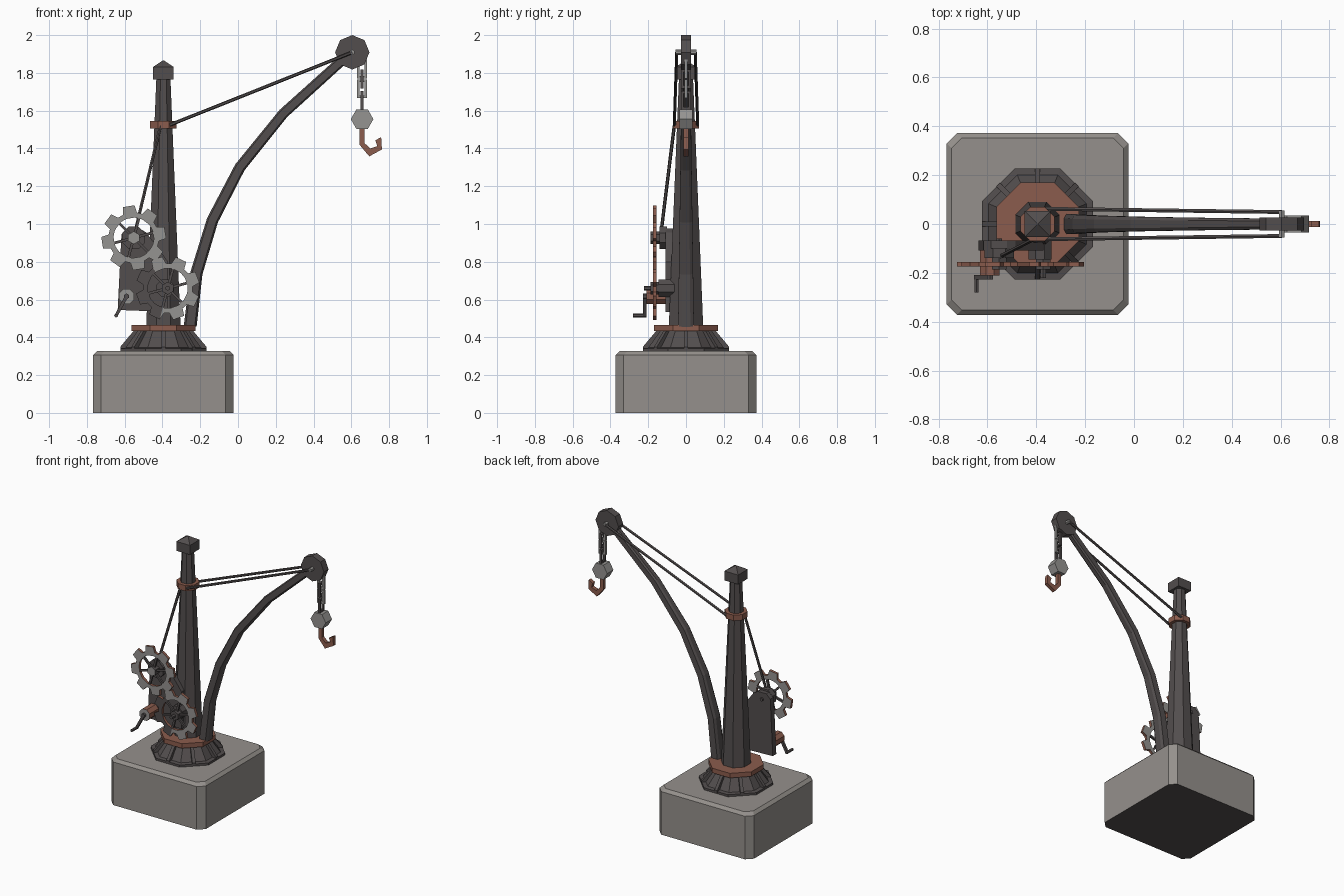
import bpy, bmesh, math
from mathutils import Vector, Matrix

old = bpy.data.objects.get("Cube")
if old:
    bpy.data.objects.remove(old)


def material(name, rgb):
    m = bpy.data.materials.new(name)
    m.use_nodes = True
    m.diffuse_color = (*rgb, 1)
    m.node_tree.nodes["Principled BSDF"].inputs["Base Color"].default_value = (*rgb, 1)
    return m


STONE = material("warm grey stone", (0.3, 0.28, 0.262))
IRON = material("dark iron", (0.085, 0.075, 0.075))
STEEL = material("light steel", (0.3, 0.292, 0.282))
RUST = material("rusty brown", (0.26, 0.108, 0.075))

AX = -0.395  # column axis


def finish(name, bm, side, cap=None):
    """Turn a bmesh into an object; faces looking along y may get a second colour."""
    bmesh.ops.recalc_face_normals(bm, faces=bm.faces)
    mesh = bpy.data.meshes.new(name)
    mesh.materials.append(side)
    if cap:
        mesh.materials.append(cap)
        for f in bm.faces:
            f.material_index = int(abs(f.normal.y) > 0.9)
    bm.to_mesh(mesh)
    bm.free()
    ob = bpy.data.objects.new(name, mesh)
    bpy.context.collection.objects.link(ob)
    return ob


def loft(name, rings, side, cap=None):
    """Closed skin through a list of equal-length point rings."""
    bm = bmesh.new()
    vs = [[bm.verts.new(p) for p in r] for r in rings]
    n = len(vs[0])
    for a, b in zip(vs, vs[1:]):
        for i in range(n):
            j = (i + 1) % n
            bm.faces.new((a[i], a[j], b[j], b[i]))
    bm.faces.new(vs[0])
    bm.faces.new(vs[-1])
    return finish(name, bm, side, cap)


def plate(name, pts, y0, y1, side, cap=None):
    """Extrude an xz outline along y."""
    return loft(name, [[(x, y, z) for x, z in pts] for y in (y0, y1)], side, cap)


def frame(name, outer, inner, y0, y1, side, cap=None):
    """Extrude a ring-shaped xz outline along y."""
    bm = bmesh.new()
    loops = [[bm.verts.new((x, y, z)) for x, z in p]
             for p, y in ((outer, y0), (outer, y1), (inner, y1), (inner, y0))]
    n = len(outer)
    for k in range(4):
        a, b = loops[k], loops[(k + 1) % 4]
        for i in range(n):
            j = (i + 1) % n
            bm.faces.new((a[i], a[j], b[j], b[i]))
    return finish(name, bm, side, cap)


def polygon(n, r, cx=0, cy=0, turn=0.0):
    return [(cx + r * math.cos(math.tau * (i + turn) / n),
             cy + r * math.sin(math.tau * (i + turn) / n)) for i in range(n)]


def tower(name, levels, mat, sides=8):
    """Stack of polygons round the column axis; levels are (flat distance, z)."""
    k = 1 / math.cos(math.pi / sides)
    return loft(name, [[(x, y, z) for x, y in polygon(sides, a * k, AX, 0, 0.5)]
                       for a, z in levels], mat)


def bar(name, a, b, r, mat, sides=6):
    """Straight rod between two points."""
    a, b = Vector(a), Vector(b)
    q = (b - a).to_track_quat('Z', 'Y')
    return loft(name, [[p + q @ Vector((x, y, 0)) for x, y in polygon(sides, r, 0, 0, 0.5)]
                       for p in (a, b)], mat)


# Stone block with chamfered corners and top edge, dark underneath
def block_ring(half, z, c=0.042):
    s = half - c
    pts = [(half, -s), (half, s), (s, half), (-s, half), (-half, s), (-half, -s), (-s, -half), (s, -half)]
    return [(x + AX, y, z) for x, y in pts]


block = loft("stone_block", [block_ring(0.372, 0), block_ring(0.372, 0.307), block_ring(0.352, 0.327)], STONE)
block.data.materials.append(IRON)
for f in block.data.polygons:
    f.material_index = int(f.normal.z < -0.9)

# Flared foot with radial ribs, collars, column and cap
tower("foot", [(0.227, 0.325), (0.227, 0.342), (0.2, 0.345), (0.135, 0.436)], IRON)
for i in range(8):
    rib = plate(f"foot_rib_{i + 1}", [(0.1, 0.33), (0.228, 0.33), (0.228, 0.35), (0.155, 0.437), (0.1, 0.437)],
                -0.011, 0.011, IRON)
    rib.data.transform(Matrix.Translation((AX, 0, 0)) @ Matrix.Rotation(i * math.tau / 8, 4, 'Z'))
tower("foot_collar", [(0.169, 0.433), (0.169, 0.466)], RUST)
tower("column", [(0.091, 0.46), (0.037, 1.78)], IRON)
tower("upper_collar", [(0.07, 1.505), (0.07, 1.545)], RUST)
tower("column_cap", [(0.054, 1.765), (0.054, 1.832), (0.002, 1.866)], IRON, 4)

# Curved jib: a chamfered beam swept along a path in the xz plane
path = [Vector(p) for p in ((-0.253, 0.46), (-0.22, 0.74), (-0.135, 1.02),
                            (0.01, 1.3), (0.24, 1.585), (0.6, 1.91))]
section = [(1, -0.55), (1, 0.55), (0.7, 1), (-0.7, 1), (-1, 0.55), (-1, -0.55), (-0.7, -1), (0.7, -1)]
rings = []
for i, p in enumerate(path):
    t = (path[min(i + 1, len(path) - 1)] - path[max(i - 1, 0)]).normalized()
    f = i / (len(path) - 1)
    wide, deep = 0.042 - 0.02 * f, 0.034 - 0.008 * f
    rings.append([(p.x + t.y * u * deep, v * wide, p.y - t.x * u * deep) for u, v in section])
loft("jib", rings, IRON)

# Jib head wheel and its pin
HX, HZ = 0.605, 1.909
plate("head_wheel", polygon(8, 0.091, HX, HZ), -0.026, 0.026, IRON)
bar("head_pin", (HX, -0.056, HZ), (HX, 0.056, HZ), 0.014, STEEL)

# Stay rods and winch rope
for side, s in (("left", 1), ("right", -1)):
    bar(f"stay_rod_{side}", (-0.36, s * 0.062, 1.525), (HX, s * 0.049, HZ), 0.009, IRON)
bar("winch_rope", (-0.41, -0.062, 1.52), (-0.552, -0.135, 0.93), 0.009, IRON)

# Chain of alternating links, weight and hook
CX = 0.657
for i, z in enumerate((1.82, 1.768, 1.716, 1.655)):
    def rect(w, h):
        return [(-w, -h), (w, -h), (w, h), (-w, h)]
    link = frame(f"chain_link_{i + 1}", rect(0.027, 0.05), rect(0.013, 0.036), -0.008, 0.008,
                 IRON if i % 2 else STEEL)
    turn = Matrix.Rotation(math.pi / 2 * (i % 2), 4, 'Z')
    link.data.transform(Matrix.Translation((CX, 0, z)) @ turn)
plate("hook_weight", polygon(6, 0.06, CX, 1.555), -0.035, 0.035, STEEL)
plate("hook", [(0.643, 1.52), (0.67, 1.52), (0.67, 1.428), (0.7, 1.4), (0.737, 1.412), (0.727, 1.443),
               (0.758, 1.46), (0.762, 1.395), (0.695, 1.358), (0.643, 1.42)], -0.013, 0.013, RUST)

# Winch bracket beside the column
plate("winch_bracket", [(-0.637, 0.545), (-0.37, 0.535), (-0.37, 0.8), (-0.485, 0.955),
                        (-0.52, 0.975), (-0.585, 0.975), (-0.617, 0.945)], -0.108, -0.068, IRON)


# Toothed wheel with spokes, hub and axle
def gear(label, cx, cz, r, hub_mat, front, turn):
    teeth, outer, inner = 8, [], []
    for i in range(teeth):
        for step, rad in ((-0.36, 0.78), (-0.23, 1), (0.23, 1), (0.36, 0.78)):
            a = math.tau * (i + step + turn) / teeth
            outer.append((cx + rad * r * math.cos(a), cz + rad * r * math.sin(a)))
            inner.append((cx + 0.62 * r * math.cos(a), cz + 0.62 * r * math.sin(a)))
    rim = frame(f"{label}_gear_rim", outer, inner, -0.175, -0.155, RUST, STEEL)
    for i, (x, z) in enumerate(polygon(6, 0.67 * r, cx, cz, 0.25)):
        bar(f"{label}_gear_spoke_{i + 1}", (cx, -0.164, cz), (x, -0.164, z), 0.01, IRON, 4)
    plate(f"{label}_gear_hub", polygon(6, 0.034, cx, cz, 0.5), -0.187, -0.1, IRON, hub_mat)
    bar(f"{label}_gear_axle", (cx, front, cz), (cx, -0.06, cz), 0.013, IRON)
    return rim


gear("upper", -0.552, 0.927, 0.172, STEEL, -0.18, 0.2)
lower_rim = gear("lower", -0.372, 0.66, 0.17, IRON, -0.222, 0.45)
plate("upper_bearing", polygon(8, 0.065, -0.552, 0.927, 0.5), -0.14, -0.1, IRON)
plate("lower_bearing", polygon(8, 0.05, -0.385, 0.66, 0.5), -0.145, -0.06, IRON)

# Lower left part of the lower rim is bare iron
lower_rim.data.materials.append(IRON)
for f in lower_rim.data.polygons:
    if abs(f.normal.y) > 0.9 and f.center.x < -0.4 and f.center.z < 0.75:
        f.material_index = 2

# Crank drum, arm and handle
KX, KZ = -0.59, 0.617
plate("crank_drum", polygon(8, 0.043, KX, KZ, 0.5), -0.21, -0.1, RUST, STEEL)
bar("crank_axle", (KX, -0.228, KZ), (KX, -0.1, KZ), 0.015, IRON)
bar("crank_arm", (KX, -0.218, KZ), (-0.648, -0.218, 0.51), 0.012, IRON, 4)
bar("crank_handle", (-0.645, -0.21, 0.515), (-0.645, -0.28, 0.515), 0.01, IRON)
